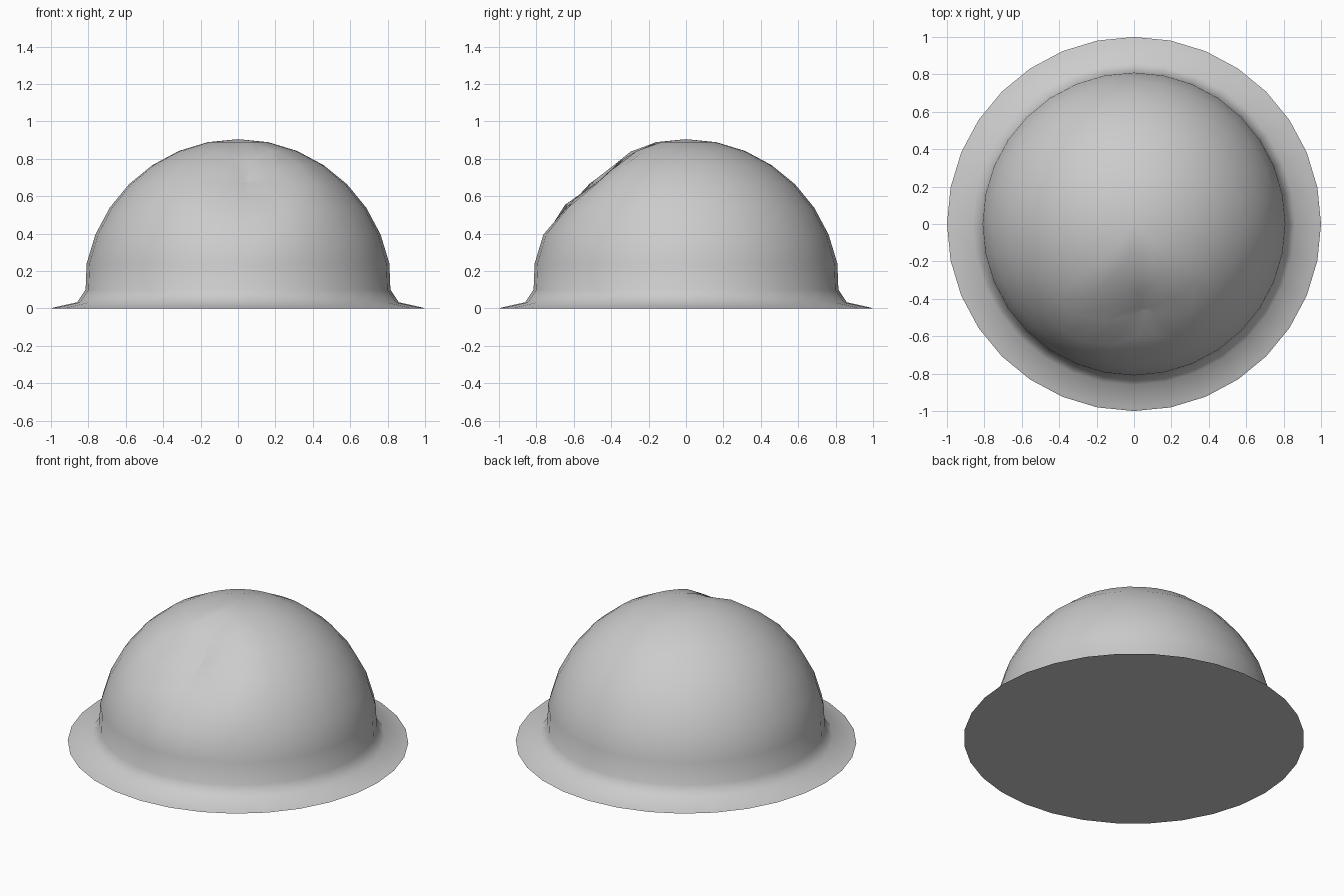
import bpy, bmesh, math
from mathutils import Vector

if "Cube" in bpy.data.objects:
    bpy.data.objects.remove(bpy.data.objects["Cube"])

SIDES = 32
R, CZ = 0.825, 0.08

# Profile: thin brim, flared foot, then a hemisphere up to the crown
profile = [(1.0, 0.0), (0.985, 0.005), (0.86, 0.033), (0.815, 0.10)]
for k in range(1, 8):
    a = math.radians(11.25 * k)
    profile.append((R * math.cos(a), CZ + R * math.sin(a)))

bm = bmesh.new()
rings = []
for r, z in profile:
    ring = []
    for i in range(SIDES):
        t = 2 * math.pi * i / SIDES
        ring.append(bm.verts.new((r * math.cos(t), r * math.sin(t), z)))
    rings.append(ring)
top = bm.verts.new((0, 0, CZ + R))
base = bm.verts.new((0, 0, 0))

for low, high in zip(rings, rings[1:]):
    for i in range(SIDES):
        j = (i + 1) % SIDES
        bm.faces.new((low[i], low[j], high[j], high[i]))
for i in range(SIDES):
    j = (i + 1) % SIDES
    bm.faces.new((rings[-1][i], rings[-1][j], top))
    bm.faces.new((rings[0][j], rings[0][i], base))

# Pinched dent at the front: nearby vertices gather towards a sunken point
centre = Vector((0.04, -0.52, 0.715))
target = Vector((0.05, -0.45, 0.67))
REACH = 0.31
for v in bm.verts:
    d = (v.co - centre).length
    if d < REACH:
        v.co = v.co.lerp(target, 1 - (d / REACH) ** 2)

bmesh.ops.recalc_face_normals(bm, faces=bm.faces)
mesh = bpy.data.meshes.new("dented_dome")
bm.to_mesh(mesh)
bm.free()
dome = bpy.data.objects.new("dented_dome", mesh)
bpy.context.collection.objects.link(dome)

# Smooth surface with a crisp brim edge
bpy.context.view_layer.objects.active = dome
dome.select_set(True)
bpy.ops.object.shade_smooth_by_angle(angle=math.radians(75))
